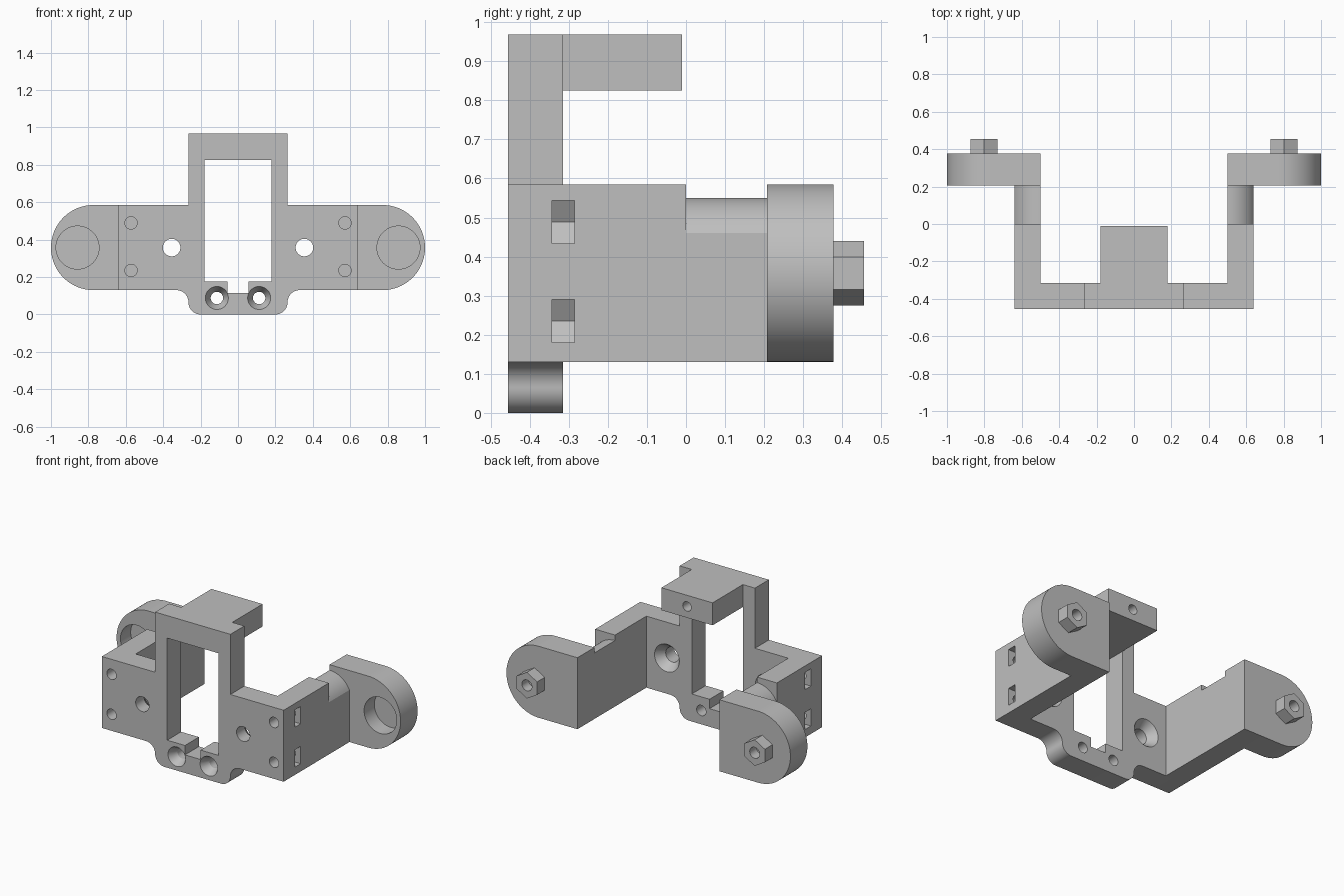
import bpy, bmesh
from math import sin, cos, radians

if "Cube" in bpy.data.objects:
    bpy.data.objects.remove(bpy.data.objects["Cube"], do_unlink=True)

grey = bpy.data.materials.new("light_grey")
grey.use_nodes = True
colour = (0.52, 0.52, 0.52, 1)
grey.diffuse_color = colour
grey.node_tree.nodes["Principled BSDF"].inputs["Base Color"].default_value = colour

FRONT, INNER, NOTCH, STEP, BACK, TIP = -0.455, -0.315, 0.0, 0.207, 0.378, 0.455
LOW, HIGH, MID = 0.13, 0.585, 0.3575


def arc(cx, cz, r, a0, a1, n=16):
    angles = [radians(a0 + (a1 - a0) * i / n) for i in range(n + 1)]
    return [(cx + r * cos(a), cz + r * sin(a)) for a in angles]


def rect(x0, x1, z0, z1):
    return [(x0, z0), (x1, z0), (x1, z1), (x0, z1)]


def ring(cx, cz, r, n=48, turn=0):
    return arc(cx, cz, r, turn, turn + 360, n)[:-1]


def loft(name, front, y0, y1, back=None, side=1):
    """Join an outline at y0 to a matching outline at y1; side -1 mirrors it."""
    bm = bmesh.new()
    a = [bm.verts.new((x * side, y0, z)) for x, z in front]
    b = [bm.verts.new((x * side, y1, z)) for x, z in (back or front)]
    bm.faces.new(a)
    bm.faces.new(b[::-1])
    n = len(a)
    for i in range(n):
        j = (i + 1) % n
        bm.faces.new((a[i], b[i], b[j], a[j]))
    bmesh.ops.recalc_face_normals(bm, faces=bm.faces)
    mesh = bpy.data.meshes.new(name)
    bm.to_mesh(mesh)
    bm.free()
    mesh.materials.append(grey)
    obj = bpy.data.objects.new(name, mesh)
    bpy.context.collection.objects.link(obj)
    return obj


def activate(obj):
    bpy.ops.object.select_all(action='DESELECT')
    obj.select_set(True)
    bpy.context.view_layer.objects.active = obj


def cut(obj, *args, **kw):
    cutter = loft("cutter", *args, **kw)
    cutter.hide_render = True
    mod = obj.modifiers.new("cut", 'BOOLEAN')
    mod.operation, mod.solver, mod.object = 'DIFFERENCE', 'EXACT', cutter
    activate(obj)
    bpy.ops.object.modifier_apply(modifier=mod.name)
    bpy.data.objects.remove(cutter, do_unlink=True)


def cut_nut_slots(obj, s):
    # Blind screw holes from the front meet nut slots open to the side
    for z in (0.235, 0.489):
        pocket = [(0.7, z - 0.055), (0.7, z + 0.055), (0.543, z + 0.055),
                  (0.511, z), (0.543, z - 0.055)]
        cut(obj, pocket, -0.343, -0.285, side=s)
        cut(obj, ring(0.572, z, 0.033, 32), -0.5, -0.24, side=s)


# Front frame: wide plate, tall window frame and rounded lower lobe
half = (arc(0.2, 0.065, 0.065, -90, 0) + arc(0.33, 0.065, 0.065, 180, 90)
        + [(0.64, LOW), (0.64, HIGH), (0.265, HIGH), (0.265, 0.968)])
frame = loft("front_frame", half + [(-x, z) for x, z in reversed(half)], FRONT, INNER)
window = [(-0.055, 0.115), (0.055, 0.115), (0.055, 0.175), (0.18, 0.175),
          (0.18, 0.825), (-0.18, 0.825), (-0.18, 0.175), (-0.055, 0.175)]
cut(frame, window, -0.5, -0.2)
parts = [frame]

for s, word in ((1, "left"), (-1, "right")):
    # Plate holes, countersunk from behind
    cut(frame, ring(0.355, MID, 0.047), -0.5, -0.2, side=s)
    cut(frame, ring(0.355, MID, 0.047), -0.37, INNER + 0.001,
        back=ring(0.355, MID, 0.088), side=s)
    # Lobe holes, countersunk from the front
    cut(frame, ring(0.113, 0.088, 0.033), -0.5, -0.2, side=s)
    cut(frame, ring(0.113, 0.088, 0.062), FRONT - 0.001, -0.4,
        back=ring(0.113, 0.088, 0.033), side=s)
    cut_nut_slots(frame, s)

    # Side arm and its lowered, rounded rear section
    arm = loft(word + "_arm", rect(0.5, 0.64, LOW, HIGH), INNER, NOTCH, side=s)
    cut_nut_slots(arm, s)
    saddle = [(0.5, LOW), (0.64, LOW)] + arc(0.5, 0.396, 0.154, 25, 90)
    saddle = [(min(x, 0.64), z) for x, z in saddle]
    rear = loft(word + "_arm_rear", saddle, NOTCH, STEP, side=s)

    # Rounded end lug with a blind pocket in front
    lug = loft(word + "_lug", [(0.5, LOW)] + arc(0.7725, MID, 0.2275, -90, 90, 48)
               + [(0.5, HIGH)], STEP, BACK, side=s)
    cut(lug, ring(0.858, MID, 0.115, 64), 0.1, 0.31, side=s)

    # Hexagonal stud with a blind hole
    stud = loft(word + "_hex_stud", ring(0.802, MID, 0.083, 6, 30), BACK, TIP, side=s)
    cut(stud, ring(0.802, MID, 0.035, 32), BACK + 0.01, 0.5, side=s)
    parts += [arm, rear, lug, stud]

# Top bar reaching back over the window, with a hole in its end
bar = loft("top_bar", rect(-0.18, 0.18, 0.825, 0.968), INNER, -0.01)
cut(bar, ring(0, 0.897, 0.03, 32), -0.16, 0.1)
parts.append(bar)

for obj in parts:
    activate(obj)
    bpy.ops.object.shade_smooth_by_angle(angle=radians(25))
